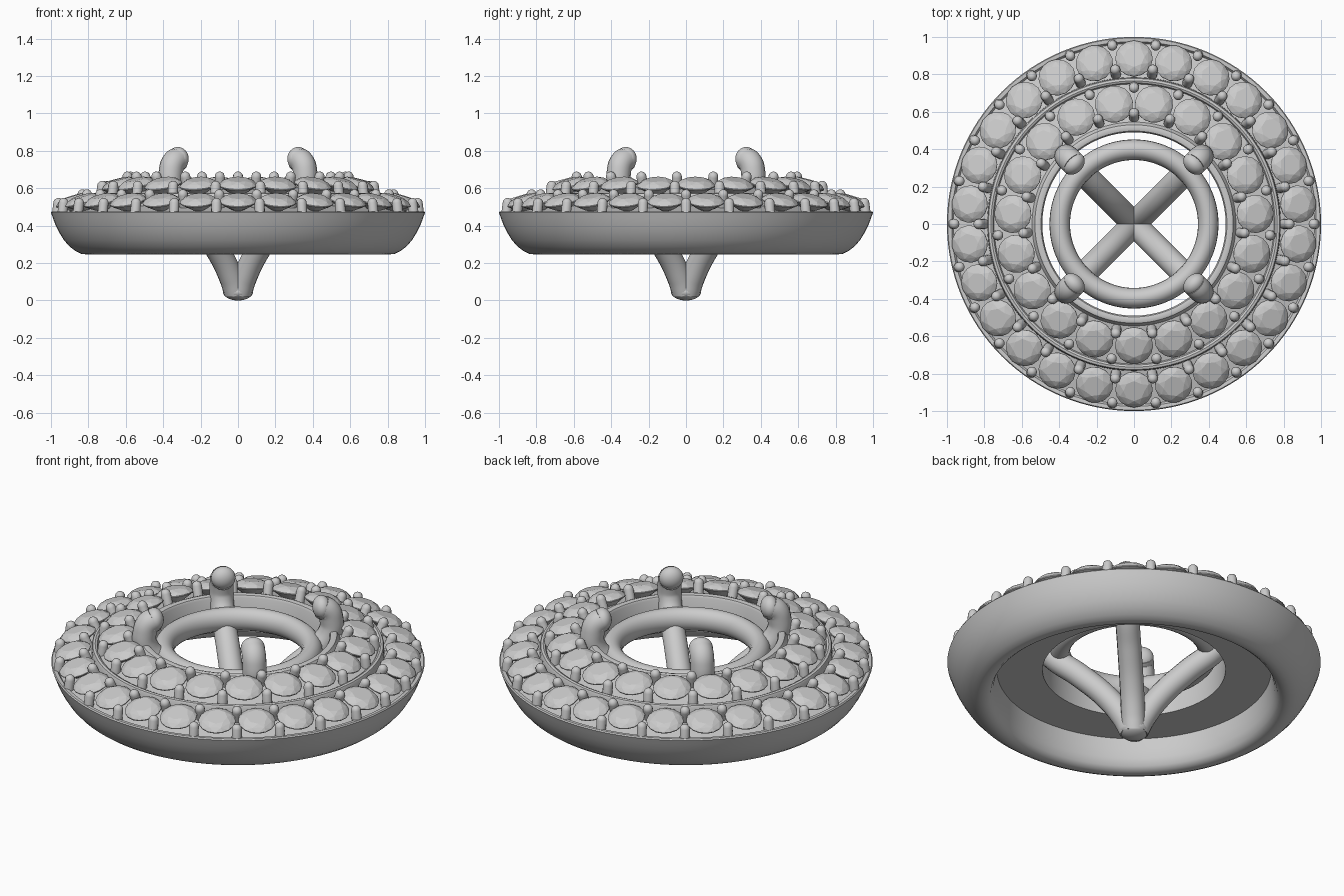
import bpy, bmesh, math
from math import sin, cos, pi, radians
from mathutils import Vector, Matrix

if "Cube" in bpy.data.objects:
    bpy.data.objects.remove(bpy.data.objects["Cube"])


def add(name, mesh):
    ob = bpy.data.objects.new(name, mesh)
    bpy.context.collection.objects.link(ob)
    return ob


def finish(bm, name, smooth=True, angle=35):
    bmesh.ops.recalc_face_normals(bm, faces=bm.faces)
    me = bpy.data.meshes.new(name)
    bm.to_mesh(me)
    bm.free()
    if smooth:
        me.shade_smooth()
        me.set_sharp_from_angle(angle=radians(angle))
    return me


def lathe(name, profile, steps=128):
    """Revolve a closed (radius, z) profile around z."""
    bm = bmesh.new()
    rings = [[bm.verts.new((r * cos(2*pi*i/steps), r * sin(2*pi*i/steps), z))
              for r, z in profile] for i in range(steps)]
    n = len(profile)
    for i in range(steps):
        a, b = rings[i], rings[(i + 1) % steps]
        for j in range(n):
            k = (j + 1) % n
            bm.faces.new((a[j], b[j], b[k], a[k]))
    return add(name, finish(bm, name))


def tube(name, pts, radius, angle):
    """Round smooth bar through (radius, z) points in the plane at angle."""
    cu = bpy.data.curves.new(name, 'CURVE')
    cu.dimensions = '3D'
    cu.bevel_depth = radius
    cu.bevel_resolution = 6
    cu.use_fill_caps = True
    sp = cu.splines.new('BEZIER')
    sp.resolution_u = 8
    sp.bezier_points.add(len(pts) - 1)
    for p, (r, z) in zip(sp.bezier_points, pts):
        p.co = (r * cos(angle), r * sin(angle), z)
        p.handle_left_type = p.handle_right_type = 'AUTO'
    ob = add(name, cu)
    bpy.ops.object.select_all(action='DESELECT')
    ob.select_set(True)
    bpy.context.view_layer.objects.active = ob
    bpy.ops.object.convert(target='MESH')
    return ob


def ball(name, loc, scale, turn=0):
    bm = bmesh.new()
    bmesh.ops.create_uvsphere(bm, u_segments=24, v_segments=16, radius=1)
    bmesh.ops.scale(bm, vec=scale, verts=bm.verts)
    ob = add(name, finish(bm, name, angle=60))
    ob.location = loc
    ob.rotation_euler.z = turn
    return ob


def gem_mesh(rad):
    """Round brilliant: hull of table, star, girdle and culet points."""
    bm = bmesh.new()
    for n, r, z, off in ((8, .56, .30, 0), (8, .82, .19, .5), (16, 1, .02, 0),
                         (16, 1, -.03, 0), (8, .5, -.36, .5), (1, 0, -.6, 0)):
        for i in range(n):
            a = 2 * pi * (i + off) / n
            bm.verts.new((rad * r * cos(a), rad * r * sin(a), rad * z))
    bmesh.ops.convex_hull(bm, input=bm.verts)
    bmesh.ops.dissolve_limit(bm, angle_limit=0.01, verts=bm.verts, edges=bm.edges)
    return finish(bm, "gem", smooth=False)


def pin_mesh(name, length, rad):
    """Small bar along z with a domed tip at the origin."""
    prof = [(rad, -length)] + [(rad * cos(radians(t)), -rad + rad * sin(radians(t)))
                               for t in (0, 22, 45, 68)]
    bm = bmesh.new()
    n = 12
    rings = [[bm.verts.new((r * cos(2*pi*i/n), r * sin(2*pi*i/n), z)) for i in range(n)]
             for r, z in prof]
    for a, b in zip(rings, rings[1:]):
        for i in range(n):
            bm.faces.new((a[i], a[(i+1) % n], b[(i+1) % n], b[i]))
    tip = bm.verts.new((0, 0, 0))
    for i in range(n):
        bm.faces.new((rings[-1][i], rings[-1][(i+1) % n], tip))
    bm.faces.new(rings[0][::-1])
    return finish(bm, name, angle=50)


def gem_row(name, count, start, r, z, rad, tilt, pins):
    """Ring of stones with a pair of pins in every gap."""
    gem = gem_mesh(rad)
    meshes = [pin_mesh(name + "_pin", (Vector(b) - Vector(a)).length, .027) for a, b in pins]
    for i in range(count):
        a = start + 2 * pi * i / count
        ob = add(f"{name}_stone", gem)
        ob.matrix_world = (Matrix.Rotation(a, 4, 'Z') @ Matrix.Translation((r, 0, z))
                           @ Matrix.Rotation(tilt, 4, 'Y'))
        g = a + pi / count
        for (base, tip), me in zip(pins, meshes):
            lean = math.atan2(tip[0] - base[0], tip[1] - base[1])
            pin = add(f"{name}_pin", me)
            pin.matrix_world = (Matrix.Rotation(g, 4, 'Z') @ Matrix.Translation((tip[0], 0, tip[1]))
                                @ Matrix.Rotation(lean, 4, 'Y'))


# Hollow body: curved bowl outside, two sloping tiers on top, inner collar
lathe("halo_body", [
    (.79, .252), (.815, .247), (.84, .25), (.868, .264), (.9, .288), (.93, .322),
    (.955, .362), (.975, .402), (.99, .442), (1.0, .47), (.995, .477), (.975, .476),
    (.965, .462), (.785, .505), (.783, .562), (.778, .572), (.765, .575), (.754, .57),
    (.748, .558), (.545, .605), (.537, .618), (.53, .632), (.515, .637), (.497, .632),
    (.49, .62), (.49, .42), (.53, .42), (.735, .42), (.742, .36), (.752, .31), (.768, .27)])

# Centre seat ring, slightly taller than wide
lathe("seat_ring", [(.397 + .055 * cos(t * pi / 10), .54 + .065 * sin(t * pi / 10))
                    for t in range(20)], 96)

# Four continuous struts flaring from the base and curling into claws
path = [(.015, .045), (.05, .12), (.138, .25), (.29, .4), (.44, .525), (.505, .62),
        (.507, .69), (.49, .735), (.455, .757)]
for i in range(4):
    a = pi / 4 + i * pi / 2
    tube("claw_strut", path, .065, a)
    ball("claw_tip", (.455 * cos(a), .455 * sin(a), .757), (.05, .066, .064), a)
ball("base_knob", (0, 0, .045), (.08, .08, .045))

# Stone rows
gem_row("outer_row", 26, pi / 2, .885, .53, .1, radians(17),
        [((.795, .48), (.842, .592)), ((.968, .46), (.957, .548))])
gem_row("inner_row", 19, -pi / 2, .65, .618, .102, radians(15),
        [((.56, .57), (.602, .688)), ((.735, .555), (.725, .64))])
